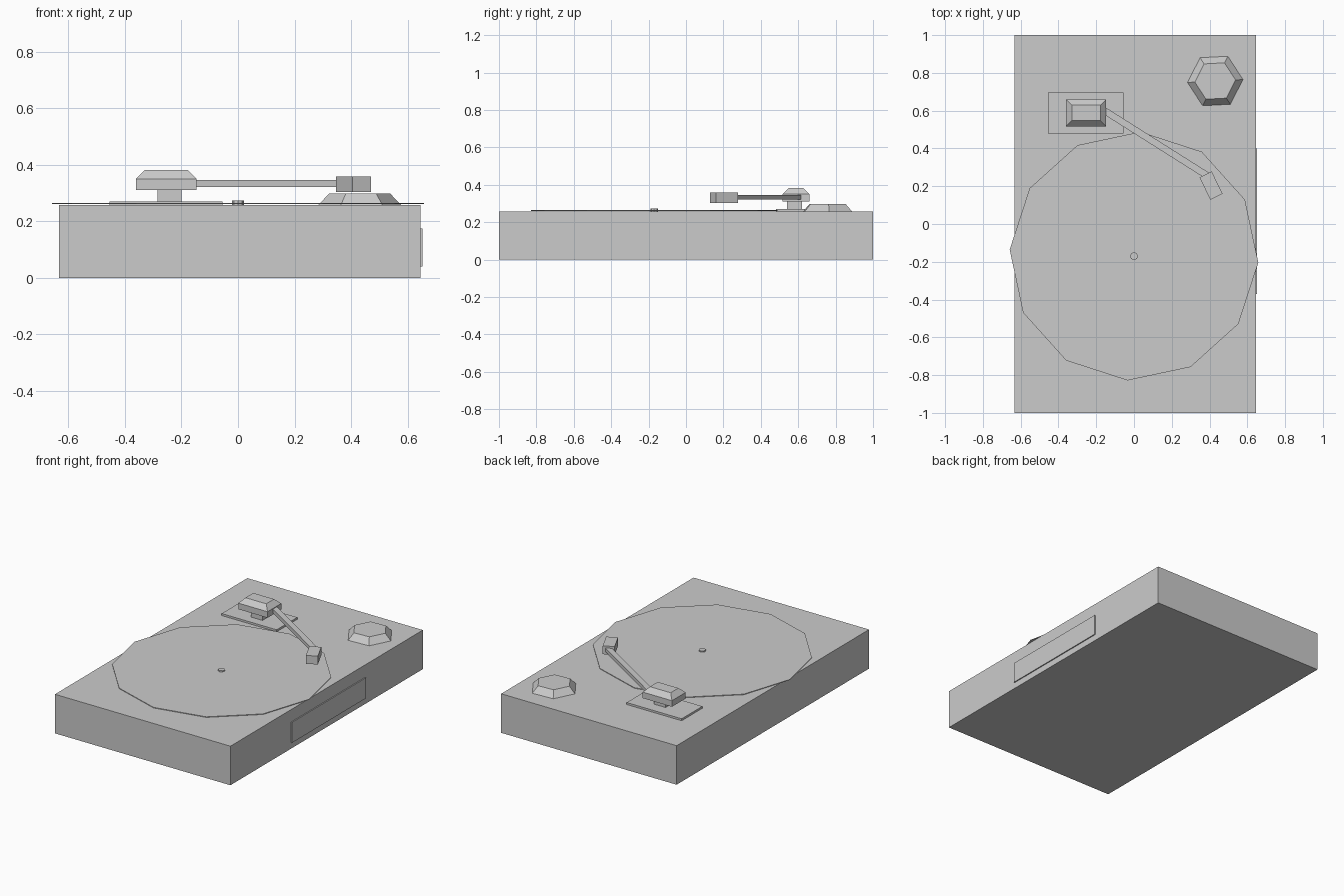
import bpy, bmesh, math
from mathutils import Matrix, Vector

cube = bpy.data.objects.get("Cube")
if cube:
    bpy.data.objects.remove(cube, do_unlink=True)

grey = bpy.data.materials.new("plain_grey")
grey.use_nodes = True
colour = (0.6, 0.6, 0.6, 1)
grey.diffuse_color = colour
grey.node_tree.nodes["Principled BSDF"].inputs["Base Color"].default_value = colour


def finish(name, bm):
    bmesh.ops.recalc_face_normals(bm, faces=bm.faces)
    mesh = bpy.data.meshes.new(name)
    bm.to_mesh(mesh)
    bm.free()
    mesh.materials.append(grey)
    obj = bpy.data.objects.new(name, mesh)
    bpy.context.collection.objects.link(obj)
    return obj


def box(name, x, y, z, inset=0):
    """Box between limits; inset narrows its top."""
    bm = bmesh.new()
    bmesh.ops.create_cube(bm, size=1)
    for v in bm.verts:
        k = inset if v.co.z > 0 else 0
        sx, sy = (1 if v.co.x > 0 else -1), (1 if v.co.y > 0 else -1)
        v.co = ((x[1] if sx > 0 else x[0]) - sx * k,
                (y[1] if sy > 0 else y[0]) - sy * k,
                z[1] if v.co.z > 0 else z[0])
    return finish(name, bm)


def bar(name, start, end, width, z):
    """Upright-sided bar running between two plan points."""
    a, b = Vector(start), Vector(end)
    d = b - a
    obj = box(name, (0, d.length), (-width / 2, width / 2), z)
    obj.data.transform(Matrix.Translation((a.x, a.y, 0))
                       @ Matrix.Rotation(math.atan2(d.y, d.x), 4, "Z"))
    return obj


def disc(name, centre, sides, r_low, r_top, z, turn):
    bm = bmesh.new()
    bmesh.ops.create_cone(bm, cap_ends=True, segments=sides,
                          radius1=r_low, radius2=r_top, depth=z[1] - z[0])
    # first corner on the +x axis before turning
    first = max(bm.verts, key=lambda v: v.co.xy.length)
    angle = math.radians(turn) - math.atan2(first.co.y, first.co.x)
    bm.transform(Matrix.Translation((*centre, sum(z) / 2))
                 @ Matrix.Rotation(angle, 4, "Z"))
    return finish(name, bm)


# Plinth and shallow side panel
TOP = 0.257
box("plinth", (-0.632, 0.645), (-1, 1), (0, TOP))
box("side_panel", (0.64, 0.652), (-0.37, 0.4), (0.04, 0.175))

# Platter and spindle
disc("platter", (0, -0.17), 12, 0.659, 0.659, (0.261, 0.265), -3)
disc("spindle", (0, -0.17), 8, 0.021, 0.021, (TOP, 0.273), 0)

# Speed knob
disc("knob", (0.43, 0.757), 6, 0.147, 0.108, (TOP, 0.298), 3)

# Tone arm mount
box("mount_plate", (-0.455, -0.055), (0.48, 0.695), (TOP, 0.27))
box("mount_post", (-0.285, -0.2), (0.54, 0.62), (0.27, 0.312))
box("pivot_block", (-0.36, -0.147), (0.517, 0.66), (0.31, 0.35))
box("pivot_cap", (-0.36, -0.147), (0.517, 0.66), (0.35, 0.382), 0.031)

# Tone arm and cartridge
bar("tone_arm", (-0.16, 0.602), (0.388, 0.256), 0.036, (0.321, 0.346))
bar("cartridge", (0.379, 0.262), (0.437, 0.144), 0.072, (0.304, 0.359))
